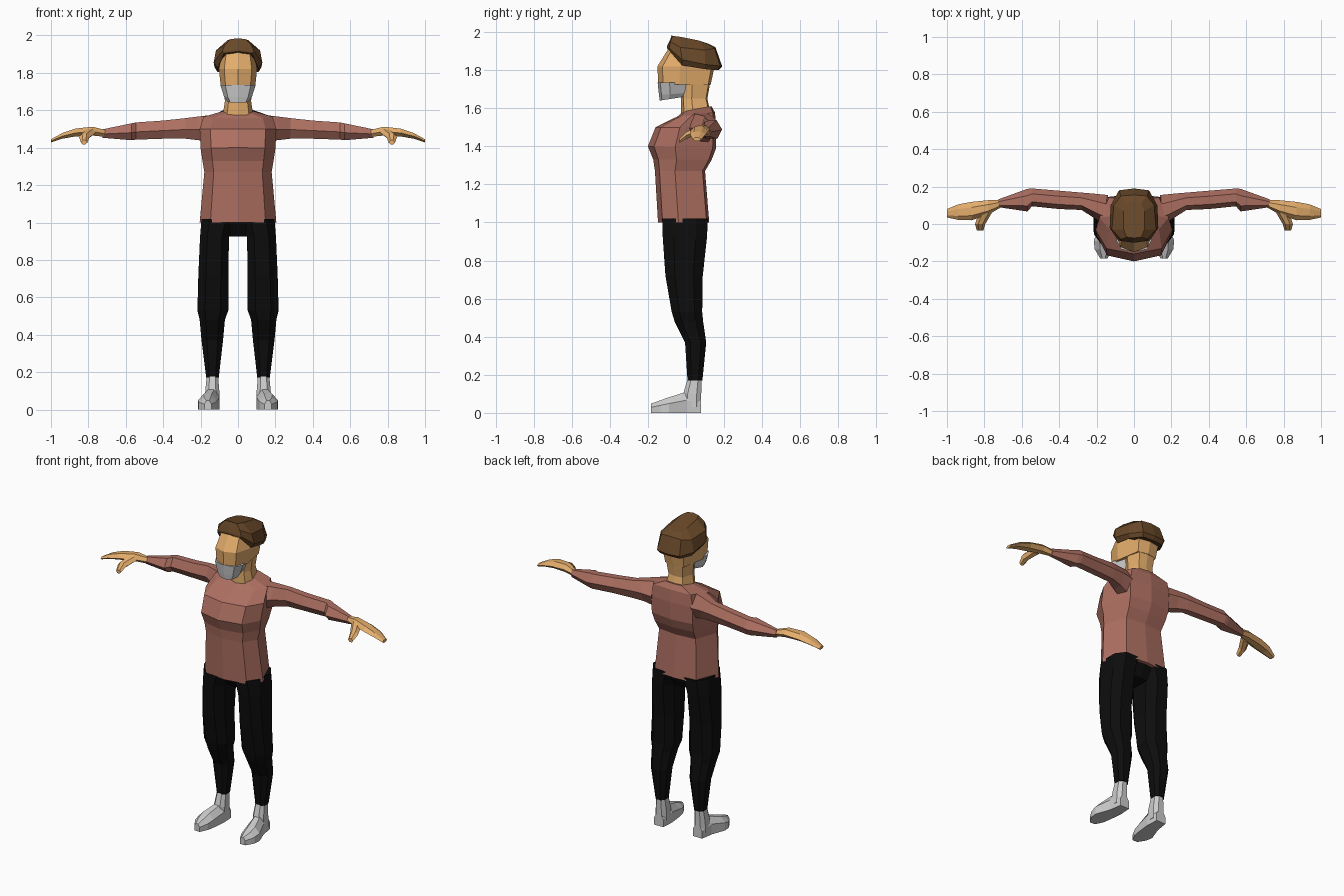
import bpy, bmesh


def material(name, rgb):
    m = bpy.data.materials.new(name)
    m.diffuse_color = (*rgb, 1)
    return m


SHIRT = material("shirt_cloth", (0.42, 0.16, 0.12))
SKIN = material("skin", (0.78, 0.42, 0.15))
HAIR = material("hair_brown", (0.14, 0.065, 0.022))
BLACK = material("trouser_black", (0.004, 0.004, 0.004))

OCT = [(0.25, 0), (0.75, 0), (1, 0.25), (1, 0.75), (0.75, 1), (0.25, 1), (0, 0.75), (0, 0.25)]
HEX = [(0, 0.45), (0.3, 0), (0.75, 0), (1, 0.5), (0.7, 1), (0.25, 1)]
FOOT = [(0, 0), (1, 0), (1, 0.6), (0.7, 1), (0.3, 1), (0, 0.6)]


def loft(name, rings, mat=None, mirror=False):
    """Skin a list of point rings, cap both ends, optionally mirror in x."""
    bm = bmesh.new()
    loops = [[bm.verts.new(p) for p in r] for r in rings]
    for a, b in zip(loops, loops[1:]):
        for i in range(len(a)):
            j = (i + 1) % len(a)
            bm.faces.new((a[i], a[j], b[j], b[i]))
    bm.faces.new(loops[0])
    bm.faces.new(loops[-1])
    bmesh.ops.recalc_face_normals(bm, faces=bm.faces)
    me = bpy.data.meshes.new(name)
    bm.to_mesh(me)
    bm.free()
    ob = bpy.data.objects.new(name, me)
    bpy.context.collection.objects.link(ob)
    if mat:
        me.materials.append(mat)
    if mirror:
        ob.modifiers.new("Mirror", 'MIRROR').use_axis[0] = True
    return ob


def limb(name, axis, sections, shape, mat=None):
    """Mirrored limb: each section is (position on axis, a0, a1, b0, b1)."""
    rings = []
    for t, a0, a1, b0, b1 in sections:
        ring = []
        for u, v in shape:
            p = [a0 + (a1 - a0) * u, b0 + (b1 - b0) * v]
            p.insert(axis, t)
            ring.append(p)
        rings.append(ring)
    return loft(name, rings, mat, mirror=True)


def sym(half):
    """Close a front-to-back half outline across x = 0."""
    return half + [(-x, y, z) for x, y, z in half[-2:0:-1]]


def body_ring(z, w, yf, yb, tilt=0.0, drop=0.25):
    """Horizontal body section, tilt raises the back above the front."""
    d = yb - yf
    half = [(0, 0), (0.72, 0.09), (1, 0.4), (0.72, 0.95), (0, 1)]
    return sym([(w * u, yf + d * v, z + tilt * (v - 0.5)) for u, v in half])


# Shirt body
loft("shirt_body", [body_ring(*r) for r in [
    (1.0, 0.205, -0.147, 0.122), (1.27, 0.18, -0.163, 0.10),
    (1.33, 0.19, -0.172, 0.135), (1.395, 0.20, -0.20, 0.158, -0.01),
    (1.50, 0.205, -0.16, 0.16), (1.567, 0.185, -0.045, 0.152, 0.02),
    (1.598, 0.08, -0.01, 0.135, 0.025)]], SHIRT)

# Sleeves
limb("sleeves", 0, [
    (0.14, -0.01, 0.155, 1.42, 1.575), (0.21, 0.03, 0.162, 1.44, 1.567),
    (0.28, 0.075, 0.168, 1.448, 1.558), (0.40, 0.08, 0.178, 1.448, 1.545),
    (0.545, 0.095, 0.19, 1.443, 1.535), (0.57, 0.067, 0.188, 1.44, 1.53),
    (0.725, 0.09, 0.132, 1.453, 1.498)], HEX, SHIRT)

# Hands and thumbs
limb("hands", 0, [
    (0.70, 0.095, 0.128, 1.457, 1.493), (0.78, 0.05, 0.127, 1.465, 1.512),
    (0.87, 0.02, 0.118, 1.46, 1.502), (0.94, 0.022, 0.105, 1.448, 1.478),
    (1.0, 0.035, 0.08, 1.428, 1.445)], HEX, SKIN)
limb("thumbs", 1, [
    (0.06, 0.76, 0.83, 1.465, 1.50), (0.0, 0.795, 0.85, 1.438, 1.475),
    (-0.035, 0.805, 0.84, 1.417, 1.44)], HEX, SKIN)

# Neck, face and grey jaw
loft("neck", [body_ring(*r) for r in [
    (1.57, 0.082, -0.025, 0.13), (1.65, 0.07, -0.025, 0.112),
    (1.75, 0.08, -0.03, 0.13)]], SKIN)
loft("head", [body_ring(*r) for r in [
    (1.725, 0.092, -0.146, 0.13), (1.82, 0.102, -0.15, 0.15),
    (1.92, 0.085, -0.088, 0.14)]], SKIN)
loft("jaw", [body_ring(*r) for r in [
    (1.65, 0.058, -0.138, -0.01, 0.02), (1.675, 0.075, -0.142, 0.0, 0.01),
    (1.735, 0.095, -0.149, 0.01)]])

# Hair cap, rim to crown
loft("hair", [sym(h) for h in [
    [(0, -0.10, 1.915), (0.075, -0.09, 1.905), (0.108, -0.02, 1.825),
     (0.11, 0.10, 1.805), (0.07, 0.165, 1.80), (0, 0.17, 1.80)],
    [(0, -0.10, 1.925), (0.085, -0.088, 1.915), (0.13, -0.02, 1.855),
     (0.125, 0.10, 1.83), (0.08, 0.18, 1.822), (0, 0.19, 1.82)],
    [(0, -0.083, 1.96), (0.07, -0.082, 1.95), (0.118, -0.03, 1.92),
     (0.108, 0.10, 1.905), (0.07, 0.15, 1.915), (0, 0.155, 1.92)],
    [(0, -0.075, 1.985), (0.04, -0.07, 1.98), (0.055, -0.03, 1.975),
     (0.055, 0.07, 1.955), (0.04, 0.11, 1.94), (0, 0.12, 1.938)]]], HAIR)

# Trouser legs and the bridge between them
limb("trouser_legs", 2, [
    (1.02, 0.02, 0.195, -0.125, 0.115), (0.92, 0.048, 0.203, -0.122, 0.11),
    (0.72, 0.052, 0.212, -0.108, 0.088), (0.53, 0.052, 0.217, -0.075, 0.085),
    (0.48, 0.07, 0.205, -0.06, 0.09), (0.37, 0.08, 0.195, -0.005, 0.106),
    (0.17, 0.103, 0.17, 0.008, 0.086)], OCT, BLACK)
loft("trouser_seat", [body_ring(*r) for r in [
    (0.925, 0.08, -0.06, 0.06), (1.01, 0.12, -0.115, 0.105)]], BLACK)

# Feet and ankles
limb("ankles", 2, [
    (0.19, 0.107, 0.166, 0.012, 0.082), (0.10, 0.10, 0.175, -0.015, 0.08),
    (0.03, 0.10, 0.178, -0.02, 0.08)], OCT)
limb("feet", 1, [
    (0.08, 0.105, 0.17, 0.0, 0.08), (0.0, 0.10, 0.182, 0.0, 0.11),
    (-0.09, 0.11, 0.215, 0.0, 0.082), (-0.135, 0.118, 0.21, 0.0, 0.066),
    (-0.185, 0.142, 0.18, 0.0, 0.048)], FOOT)
